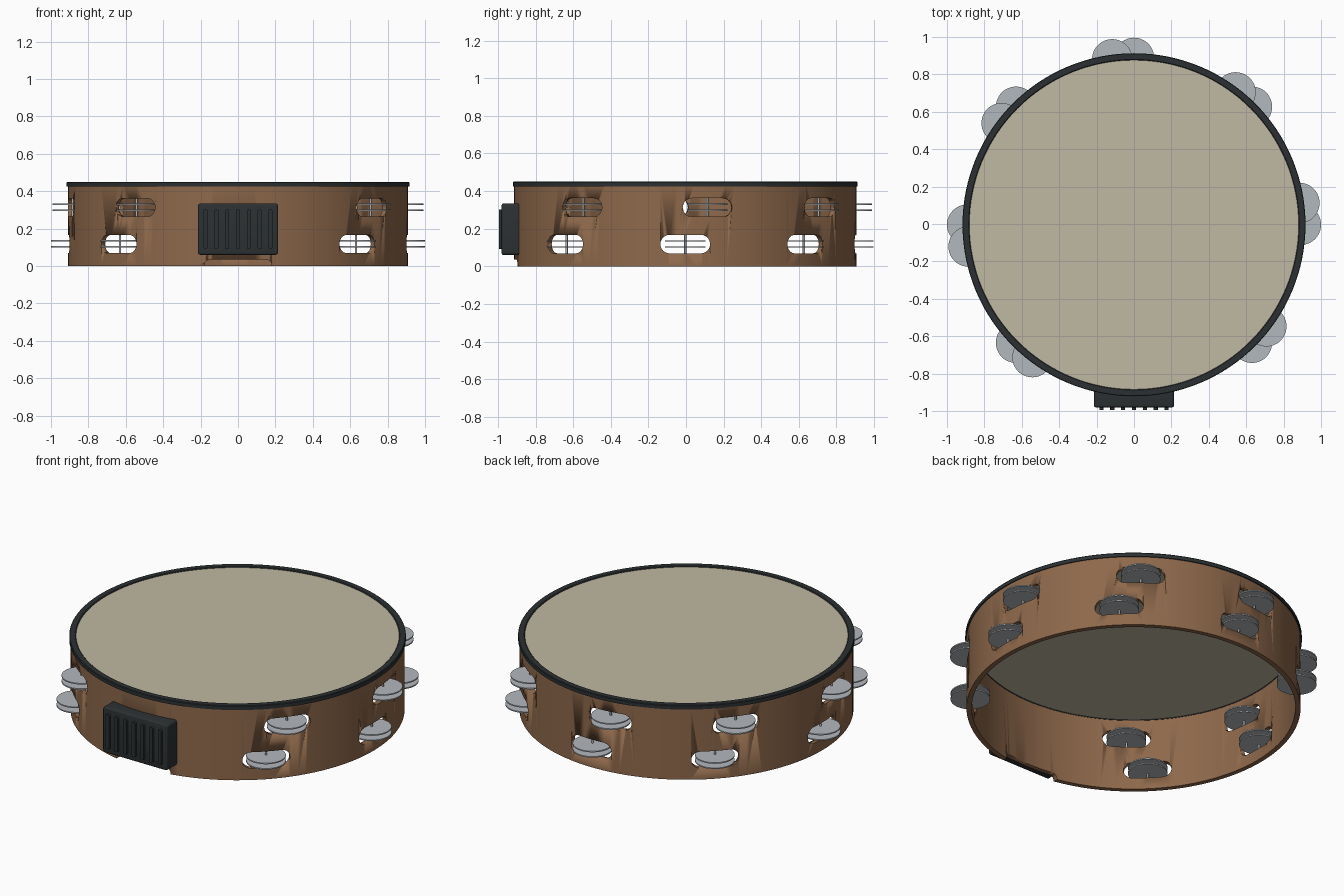
import bpy, bmesh, math
from mathutils import Matrix, Vector

if "Cube" in bpy.data.objects:
    bpy.data.objects.remove(bpy.data.objects["Cube"])

CY = -0.004          # hoop centre in y
R_JINGLE = 0.892     # radius of the jingle circle


def material(name, rgb):
    m = bpy.data.materials.new(name)
    m.diffuse_color = (*rgb, 1)
    m.use_nodes = True
    m.node_tree.nodes["Principled BSDF"].inputs["Base Color"].default_value = m.diffuse_color
    return m


wood = material("wood", (0.27, 0.14, 0.07))
black = material("black_plastic", (0.025, 0.03, 0.032))
hide = material("drum_hide", (0.53, 0.48, 0.36))
metal = material("steel", (0.45, 0.48, 0.51))


def finish(name, bm, mat=None, angle=35):
    bmesh.ops.recalc_face_normals(bm, faces=bm.faces)
    me = bpy.data.meshes.new(name)
    bm.to_mesh(me)
    bm.free()
    ob = bpy.data.objects.new(name, me)
    bpy.context.collection.objects.link(ob)
    if mat:
        me.materials.append(mat)
    bpy.ops.object.select_all(action='DESELECT')
    ob.select_set(True)
    bpy.context.view_layer.objects.active = ob
    bpy.ops.object.shade_smooth_by_angle(angle=math.radians(angle))
    return ob


def lathe(name, profile, mat, n=128):
    """Closed (r, z) profile turned around the hoop axis."""
    bm = bmesh.new()
    rings = []
    for i in range(n):
        a = 2 * math.pi * i / n
        rings.append([bm.verts.new((r * math.cos(a), CY + r * math.sin(a), z)) for r, z in profile])
    k = len(profile)
    for i in range(n):
        p, q = rings[i], rings[(i + 1) % n]
        for j in range(k):
            bm.faces.new((p[j], q[j], q[(j + 1) % k], p[(j + 1) % k]))
    return finish(name, bm, mat)


def rounded_prism(bm, w, h, r, y0, y1, mat4, seg=8):
    """Rounded rectangle in x-z, extruded along y, then transformed."""
    pts = []
    for c, (sx, sz) in enumerate([(1, 1), (-1, 1), (-1, -1), (1, -1)]):
        for i in range(seg + 1):
            a = math.pi / 2 * (c + i / seg)
            pts.append((sx * (w / 2 - r) + r * math.cos(a), sz * (h / 2 - r) + r * math.sin(a)))
    A = [bm.verts.new(mat4 @ Vector((x, y0, z))) for x, z in pts]
    B = [bm.verts.new(mat4 @ Vector((x, y1, z))) for x, z in pts]
    bm.faces.new(A)
    bm.faces.new(B[::-1])
    for i in range(len(A)):
        j = (i + 1) % len(A)
        bm.faces.new((A[i], B[i], B[j], A[j]))


# Jingle stations: lower row every 45 degrees (none at the grip), upper row turned 7.5 more
stations = []
for k in range(8):
    if k != 6:
        stations.append((math.radians(45 * k), 0.118))
        stations.append((math.radians(45 * k + 7.5), 0.313))

# Wooden hoop
shell = lathe("wooden_hoop", [(0.882, 0), (0.91, 0), (0.91, 0.435), (0.882, 0.435)], wood)

# Slots and the thumb notch under the grip
bm = bmesh.new()
for a, z in stations:
    m = Matrix.Translation((0, CY, z)) @ Matrix.Rotation(a + math.pi / 2, 4, 'Z')
    rounded_prism(bm, 0.264, 0.098, 0.0485, -1.05, -0.75, m)
rounded_prism(bm, 0.36, 0.135, 0.03, -1.0, -0.8, Matrix.Translation((0, 0, -0.0325)))
cutter = finish("slot_cutter", bm)
cutter.hide_render = True
mod = shell.modifiers.new("slots", 'BOOLEAN')
mod.operation = 'DIFFERENCE'
mod.solver = 'EXACT'
mod.object = cutter
bpy.context.view_layer.objects.active = shell
bpy.ops.object.modifier_apply(modifier="slots")
bpy.data.objects.remove(cutter)

# Black rim band and drum skin
lathe("rim_band", [(0.88, 0.43), (0.917, 0.425), (0.917, 0.446), (0.914, 0.45),
                   (0.884, 0.45), (0.88, 0.446)], black)
bm = bmesh.new()
bmesh.ops.create_cone(bm, cap_ends=True, segments=128, radius1=0.884, radius2=0.884, depth=0.01,
                      matrix=Matrix.Translation((0, CY, 0.439)))
finish("drum_skin", bm, hide)

# Jingle pairs and their pins
jing, pins = bmesh.new(), bmesh.new()
for a, z in stations:
    x, y = R_JINGLE * math.cos(a), CY + R_JINGLE * math.sin(a)
    for dz in (-0.015, 0.017):
        bmesh.ops.create_cone(jing, cap_ends=True, segments=48, radius1=0.108, radius2=0.108,
                              depth=0.007, matrix=Matrix.Translation((x, y, z + dz)))
    bmesh.ops.create_cone(pins, cap_ends=True, segments=12, radius1=0.006, radius2=0.006,
                          depth=0.11, matrix=Matrix.Translation((x, y, z)))
finish("jingles", jing, metal)
finish("jingle_pins", pins, metal)

# Thumb grip: softened block with vertical ribs
bm = bmesh.new()
rounded_prism(bm, 0.43, 0.275, 0.015, -0.98, -0.888, Matrix.Translation((0, 0, 0.1975)), seg=4)
front = [e for e in bm.edges if all(v.co.y < -0.97 for v in e.verts)]
bmesh.ops.bevel(bm, geom=front, offset=0.01, segments=3, affect='EDGES', profile=0.5)
finish("thumb_grip", bm, black)
bm = bmesh.new()
for i in range(-3, 4):
    rounded_prism(bm, 0.022, 0.21, 0.008, -0.994, -0.97, Matrix.Translation((i * 0.058, 0, 0.1975)), seg=3)
finish("grip_ribs", bm, black)
